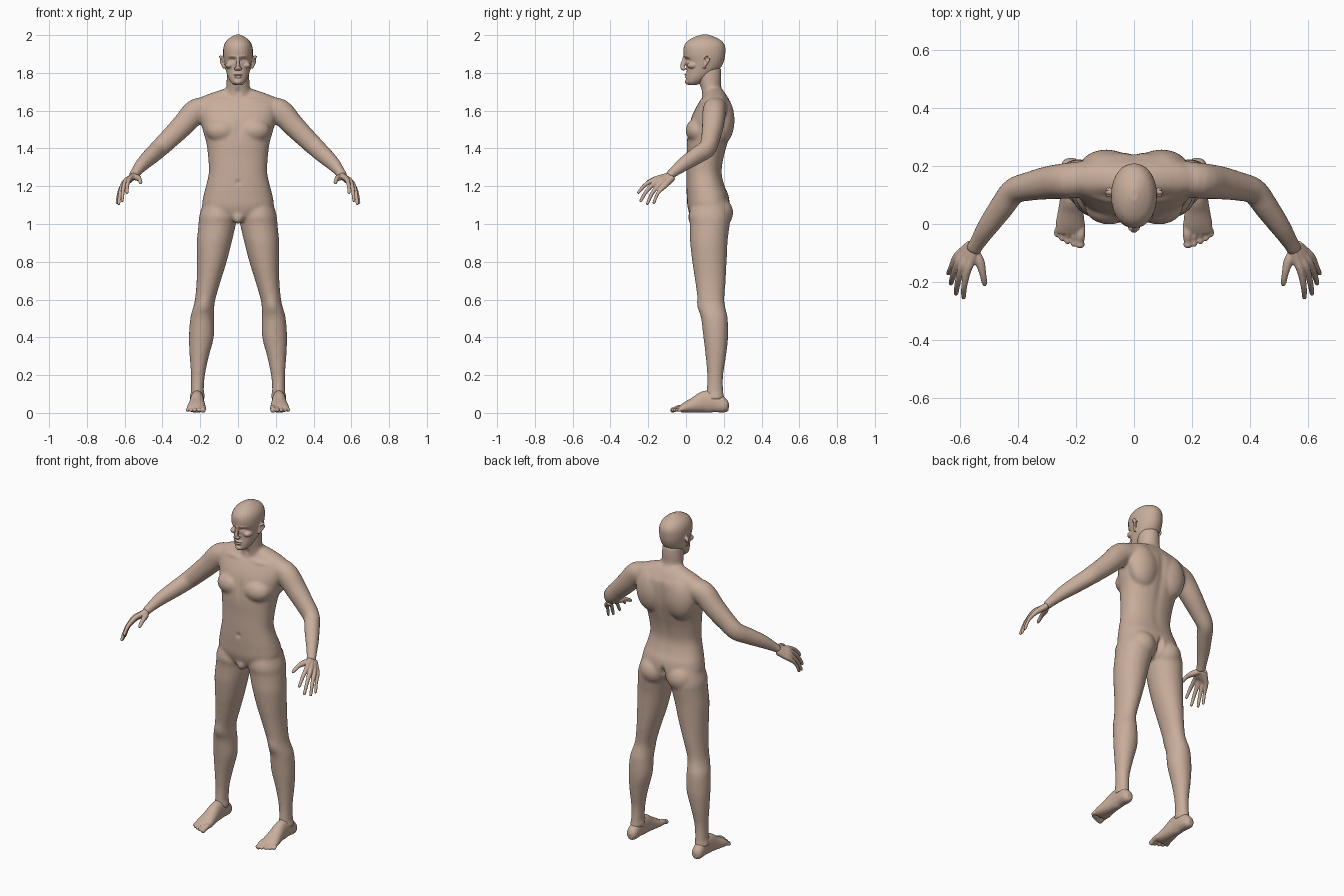
import bpy, bmesh, math
from mathutils import Vector, Matrix

skin = bpy.data.materials.new("skin")
skin.diffuse_color = (0.58, 0.42, 0.33, 1)


def spline(rows, sub=4):
    """Catmull-Rom interpolation of rows of numbers."""
    out = []
    for i in range(len(rows) - 1):
        a, b = rows[max(i - 1, 0)], rows[i]
        c, d = rows[i + 1], rows[min(i + 2, len(rows) - 1)]
        for k in range(sub):
            t = k / sub
            out.append([0.5 * (2 * q + (r - p) * t + (2 * p - 5 * q + 4 * r - s) * t * t
                               + (3 * q - p - 3 * r + s) * t ** 3)
                        for p, q, r, s in zip(a, b, c, d)])
    return out + [list(rows[-1])]


def oval(n=28, power=2.3):
    for i in range(n):
        a = 2 * math.pi * i / n
        c, s = math.cos(a), math.sin(a)
        yield (math.copysign(abs(c) ** (2 / power), c), math.copysign(abs(s) ** (2 / power), s))


def loft(bm, rings):
    vs = [[bm.verts.new(p) for p in r] for r in rings]
    n = len(vs[0])
    faces = [bm.faces.new(vs[0]), bm.faces.new(vs[-1])]
    for a, b in zip(vs, vs[1:]):
        for i in range(n):
            faces.append(bm.faces.new((a[i], a[(i + 1) % n], b[(i + 1) % n], b[i])))
    bmesh.ops.recalc_face_normals(bm, faces=faces)


def stack(bm, rows, s=1, power=2.3):
    """Horizontal rings: z, x centre, half width, front y, back y."""
    loft(bm, [[(s * (x + w * u), (f + b) / 2 + (b - f) / 2 * v, z) for u, v in oval(28, power)]
              for z, x, w, f, b in spline(rows)])


def tube(bm, rows, s=1, n=24):
    """Rings across a path: x, y, z, side radius, upper radius."""
    rows = spline(rows)
    pts = [Vector(r[:3]) for r in rows]
    rings = []
    for i, r in enumerate(rows):
        d = (pts[min(i + 1, len(pts) - 1)] - pts[max(i - 1, 0)]).normalized()
        side = d.cross(Vector((0, 0, 1))).normalized()
        up = side.cross(d)
        ring = [pts[i] + side * r[3] * u + up * r[4] * v for u, v in oval(n, 2.1)]
        rings.append([(s * p.x, p.y, p.z) for p in ring])
    loft(bm, rings)


def ball(bm, c, r, s=1):
    m = Matrix.Translation((s * c[0], c[1], c[2])) @ Matrix.Diagonal((*r, 1))
    bmesh.ops.create_uvsphere(bm, u_segments=24, v_segments=16, radius=1, matrix=m)


def finish(name, bm, voxel, smooth, brushes=()):
    """Fuse the parts into one skin, smooth it, then push it with soft brushes."""
    me = bpy.data.meshes.new(name)
    bm.to_mesh(me)
    bm.free()
    ob = bpy.data.objects.new(name, me)
    bpy.context.collection.objects.link(ob)
    rm = ob.modifiers.new("fuse", 'REMESH')
    rm.mode, rm.voxel_size = 'VOXEL', voxel
    sm = ob.modifiers.new("soften", 'SMOOTH')
    sm.factor, sm.iterations = 0.5, smooth
    dg = bpy.context.evaluated_depsgraph_get()
    new = bpy.data.meshes.new_from_object(ob.evaluated_get(dg))
    ob.modifiers.clear()
    ob.data = new
    for c, r, push in brushes:
        c, push = Vector(c), Vector(push)
        for v in new.vertices:
            q = v.co - c
            k = sum((q[i] / r[i]) ** 2 for i in range(3))
            if k < 6:
                v.co += push * math.exp(-k)
    new.shade_smooth()
    new.materials.clear()
    new.materials.append(skin)
    return ob


# Body: torso, neck, arms and legs
bm = bmesh.new()
stack(bm, [(1.015, 0, .05, .05, .17), (1.04, 0, .13, .025, .215), (1.09, 0, .187, .008, .232),
           (1.15, 0, .183, .004, .226), (1.20, 0, .17, .002, .206), (1.27, 0, .155, .002, .19),
           (1.35, 0, .158, .004, .20), (1.43, 0, .168, .004, .222), (1.50, 0, .188, .012, .24),
           (1.57, 0, .205, .03, .247), (1.63, 0, .215, .06, .243), (1.665, 0, .205, .085, .225),
           (1.69, 0, .15, .10, .21), (1.715, 0, .075, .11, .19)])
stack(bm, [(1.64, 0, .085, .085, .215), (1.69, 0, .07, .082, .198), (1.73, 0, .062, .074, .186),
           (1.78, 0, .06, .06, .188), (1.83, 0, .055, .06, .185)], power=2)
ball(bm, (0, .04, 1.035), (.03, .03, .035))
for s in (1, -1):
    ball(bm, (.085, .06, 1.495), (.085, .062, .065), s)      # chest
    ball(bm, (.095, .19, 1.55), (.095, .067, .13), s)        # shoulder blade
    ball(bm, (.09, .165, 1.06), (.085, .085, .085), s)       # buttock
    stack(bm, [(1.14, .095, .08, .04, .21), (1.05, .104, .10, .015, .235), (1.0, .110, .099, .02, .232),
               (.95, .118, .096, .021, .225), (.9, .126, .092, .022, .22), (.8, .139, .079, .033, .215),
               (.7, .155, .064, .048, .21), (.6, .174, .054, .062, .203), (.55, .183, .057, .067, .21),
               (.5, .190, .063, .08, .221), (.4, .194, .066, .092, .223), (.3, .205, .051, .104, .212),
               (.2, .212, .037, .112, .197), (.12, .215, .034, .11, .197), (.07, .217, .035, .10, .205)],
          s, 2.05)
    tube(bm, [(.15, .16, 1.615, .06, .055), (.22, .15, 1.598, .062, .066), (.29, .143, 1.525, .058, .06),
              (.36, .13, 1.455, .05, .054), (.415, .113, 1.402, .045, .05), (.455, .06, 1.365, .043, .046),
              (.505, -.01, 1.318, .036, .038), (.54, -.065, 1.275, .028, .027),
              (.556, -.092, 1.252, .028, .023)], s)
brushes = [((0, .25, z), (.022, .06, .06), (0, -.006, 0)) for z in (1.25, 1.34, 1.43, 1.52, 1.6)]
brushes += [((0, .24, z), (.012, .06, .03), (0, -.03, 0)) for z in (1.03, 1.08)]
brushes += [((0, 0, 1.22), (.012, .04, .012), (0, .008, 0)), ((0, 0, 1.5), (.012, .05, .06), (0, .006, 0)),
            ((0, .08, 1.70), (.015, .03, .02), (0, .008, 0))]
for s in (1, -1):
    brushes += [((s * .18, .065, .57), (.03, .03, .035), (0, -.006, 0)),       # kneecap
                ((s * .185, .15, .09), (.015, .03, .02), (s * -.006, 0, 0)),   # ankle bones
                ((s * .25, .16, .08), (.015, .03, .02), (s * .006, 0, 0)),
                ((s * .09, .08, 1.655), (.05, .04, .012), (0, -.006, .002))]   # collarbone
finish("body", bm, .008, 10, brushes)

# Head with nose, lips and ears
bm = bmesh.new()
stack(bm, [(1.735, 0, .02, .015, .055), (1.75, 0, .038, .002, .085), (1.78, 0, .054, .001, .13),
           (1.82, 0, .066, .004, .178), (1.86, 0, .074, -.002, .2), (1.9, 0, .079, -.013, .208),
           (1.94, 0, .076, -.011, .207), (1.97, 0, .061, .01, .188), (1.99, 0, .036, .045, .152),
           (2.002, 0, .012, .08, .12)], power=2.1)
tube(bm, [(0, -.006, 1.885, .007, .01), (0, -.014, 1.855, .008, .012), (0, -.019, 1.83, .013, .012),
          (0, -.008, 1.815, .013, .007)])
ball(bm, (0, .003, 1.791), (.024, .011, .006))
ball(bm, (0, .004, 1.779), (.021, .011, .007))
ball(bm, (0, .012, 1.753), (.022, .018, .016))
for s in (1, -1):
    ball(bm, (.012, -.012, 1.822), (.009, .012, .008), s)
    ball(bm, (.045, .035, 1.84), (.022, .03, .018), s)
    tube(bm, [(.07, .095, 1.825, .008, .008), (.079, .10, 1.845, .008, .013), (.086, .109, 1.872, .008, .02),
              (.084, .11, 1.89, .006, .014)], s, 12)
brushes = []
for s in (1, -1):
    brushes += [((s * .032, .0, 1.868), (.017, .04, .010), (0, .014, 0)),      # eye socket
                ((s * .032, .01, 1.866), (.009, .03, .006), (0, -.006, 0)),    # eye
                ((s * .03, -.005, 1.888), (.022, .03, .006), (0, -.004, 0)),   # brow
                ((s * .09, .10, 1.862), (.006, .008, .012), (s * -.006, 0, 0))]
brushes.append(((0, 0, 1.785), (.02, .02, .0025), (0, .005, 0)))
finish("head", bm, .0035, 3, brushes)

# Hands: palm bones, fingers and thumb
knuckles = [(.575, -.162, 1.238), (.594, -.152, 1.228), (.607, -.135, 1.214), (.613, -.115, 1.199)]
tips = [(.588, -.256, 1.162), (.614, -.243, 1.118), (.632, -.207, 1.102), (.641, -.172, 1.108)]
for s, side in ((1, "left"), (-1, "right")):
    bm = bmesh.new()
    for i, (k, t) in enumerate(zip(knuckles, tips)):
        k, t = Vector(k), Vector(t)
        w = Vector((.548 + .005 * i, -.088 + .005 * i, 1.257 - .004 * i))
        mid = (k + t) / 2 + Vector((.004, -.006, .008))
        r = .0105 if i < 3 else .009
        tube(bm, [(*w, .018, .018), (*((w + k) / 2), .017, .016), (*k, .0135, .0135), (*mid, r, r),
                  (*t.lerp(mid, .1), .008, .008), (*t, .004, .004)], s, 12)
    tube(bm, [(.55, -.095, 1.25, .016, .016), (.532, -.13, 1.245, .017, .017), (.522, -.168, 1.238, .012, .012),
              (.516, -.2, 1.222, .010, .010), (.514, -.213, 1.213, .005, .005)], s, 12)
    finish(side + "_hand", bm, .0035, 3)

# Feet: arch, heel and toes
toes = [(.184, .186, -.082, .016), (.208, .207, -.078, .011), (.228, .229, -.069, .0105),
        (.245, .249, -.058, .010), (.260, .266, -.044, .010)]
for s, side in ((1, "left"), (-1, "right")):
    bm = bmesh.new()
    tube(bm, [(.22, .226, .03, .014, .018), (.219, .208, .034, .031, .034), (.217, .15, .057, .035, .056),
              (.217, .1, .058, .037, .058), (.218, .05, .043, .043, .043), (.22, 0, .029, .05, .029),
              (.221, -.03, .02, .049, .018)], s)
    for x0, x1, y, r in toes:
        tube(bm, [(x0, .0, .026, r, r), (x0, y * .45 + .0, .026, r, r), (x1, y + .022, .018, r * .9, r * .85),
                  (x1, y + .008, .0145, r, r * .9), (x1, y, .012, r * .5, r * .5)], s, 12)
    finish(side + "_foot", bm, .004, 3)
